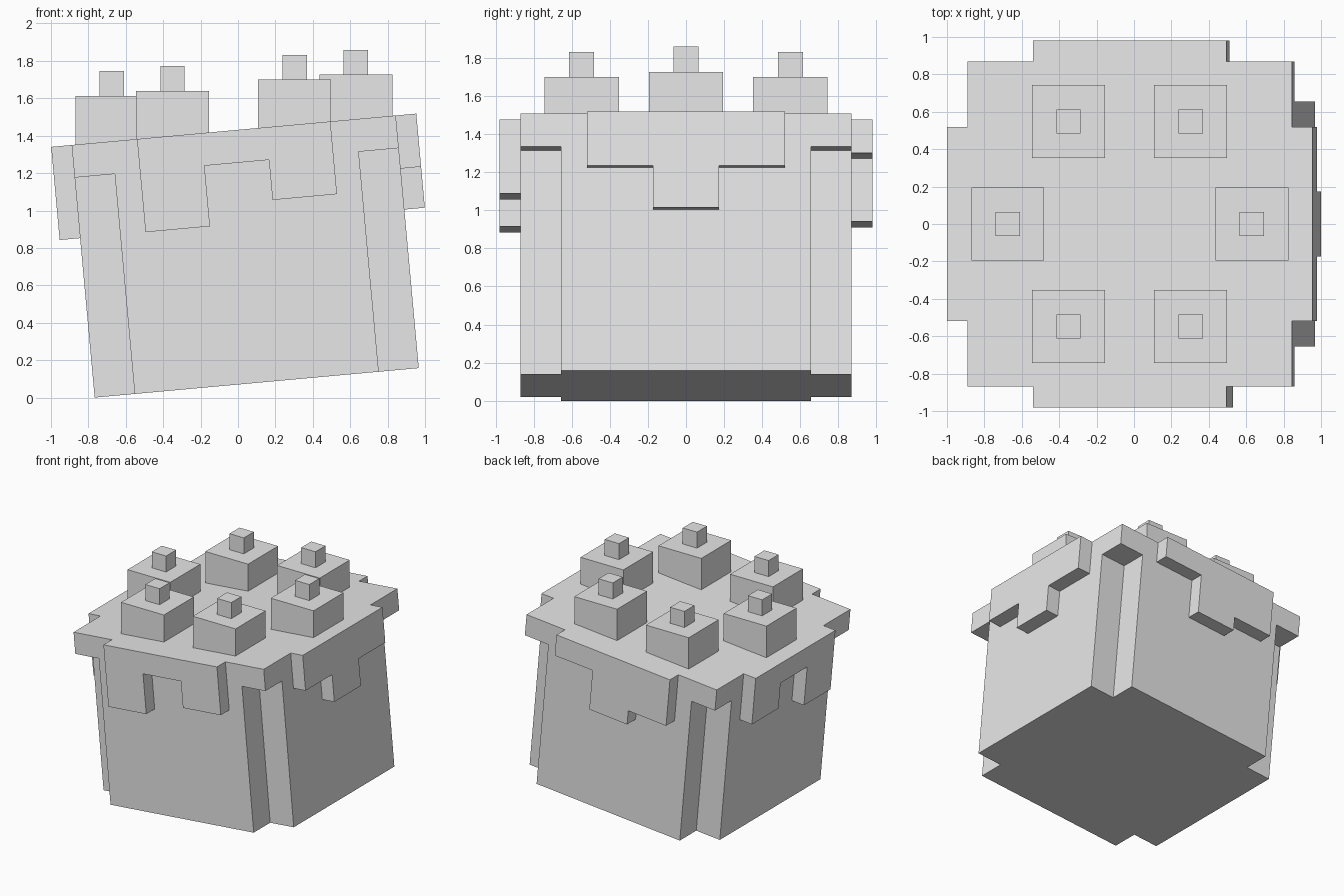
import bpy, bmesh, math
from mathutils import Matrix, Vector

if "Cube" in bpy.data.objects:
    bpy.data.objects.remove(bpy.data.objects["Cube"])

S = math.radians(5.2)          # lean of the whole cake
TOP = 1.356                    # cake height along its own axis
LIP = 0.175                    # icing slab thickness
R, CORNER = 0.87, 0.655        # cake half width, notch position
OUT, THIRD = 0.98, 0.173       # icing half width, half of a drip width
LEAN = Matrix.Translation((0.1, 0, R * math.sin(S))) @ Matrix.Rotation(-S, 4, 'Y')

grey = bpy.data.materials.new("grey")
grey.diffuse_color = (0.8, 0.8, 0.8, 1)
grey.use_nodes = True
grey.node_tree.nodes["Principled BSDF"].inputs["Base Color"].default_value = grey.diffuse_color


def finish(name, bm, matrix):
    bmesh.ops.recalc_face_normals(bm, faces=bm.faces[:])
    bm.transform(matrix)
    me = bpy.data.meshes.new(name)
    bm.to_mesh(me)
    bm.free()
    me.materials.append(grey)
    ob = bpy.data.objects.new(name, me)
    bpy.context.collection.objects.link(ob)
    return ob


def prism(name, quarter, z0, z1):
    """Extrude an outline made by turning one corner's points four times."""
    bm = bmesh.new()
    pts = []
    for k in range(4):
        turn = Matrix.Rotation(k * math.pi / 2, 3, 'Z')
        pts += [turn @ Vector((x, y, 0)) for x, y in quarter]
    low = [bm.verts.new((p.x, p.y, z0)) for p in pts]
    high = [bm.verts.new((p.x, p.y, z1)) for p in pts]
    bm.faces.new(low[::-1])
    bm.faces.new(high)
    for i in range(len(pts)):
        j = (i + 1) % len(pts)
        bm.faces.new((low[i], low[j], high[j], high[i]))
    return finish(name, bm, LEAN)


def add_box(bm, lo, hi):
    size = [h - l for l, h in zip(lo, hi)]
    mid = [(h + l) / 2 for l, h in zip(lo, hi)]
    bmesh.ops.create_cube(bm, size=1, matrix=Matrix.Translation(mid) @ Matrix.Diagonal((*size, 1)))


# cake with notched corners
prism("cake_body", [(R, CORNER), (CORNER, CORNER), (CORNER, R)], 0, TOP - LIP)

# icing slab with a wider tab on each side
prism("icing_slab", [(OUT, 3 * THIRD), (R, 3 * THIRD), (R, R), (3 * THIRD, R), (3 * THIRD, OUT)],
      TOP - LIP, TOP)

# drips: depth of each third, left to right as seen facing that side
DRIPS = {
    "front": (0, (0.5, LIP, 0.39)),
    "right": (1, (0.285, 0.505, 0.285)),
    "back": (2, (LIP, 0.505, 0.39)),
    "left": (3, (0.39, LIP, 0.5)),
}
for side, (turn, depths) in DRIPS.items():
    bm = bmesh.new()
    for i, depth in enumerate(depths):
        if depth > LIP:
            x = (2 * i - 3) * THIRD
            add_box(bm, (x, -OUT, TOP - depth), (x + 2 * THIRD, -R, TOP - LIP))
    finish("icing_drips_" + side, bm, LEAN @ Matrix.Rotation(turn * math.pi / 2, 4, 'Z'))

# six upright cream dollops, each with a small cube on top
DOLLOPS = [(-0.675, 0, 1.613), (0.63, 0, 1.727)]
for y in (-0.548, 0.548):
    DOLLOPS += [(-0.35, y, 1.64), (0.303, y, 1.70)]
for n, (x, y, z) in enumerate(DOLLOPS, 1):
    for name, half, z0, z1 in (("cream_dollop", 0.195, z - 0.26, z), ("cream_tip", 0.065, z, z + 0.132)):
        bm = bmesh.new()
        add_box(bm, (x - half, y - half, z0), (x + half, y + half, z1))
        finish(f"{name}_{n}", bm, Matrix.Identity(4))
